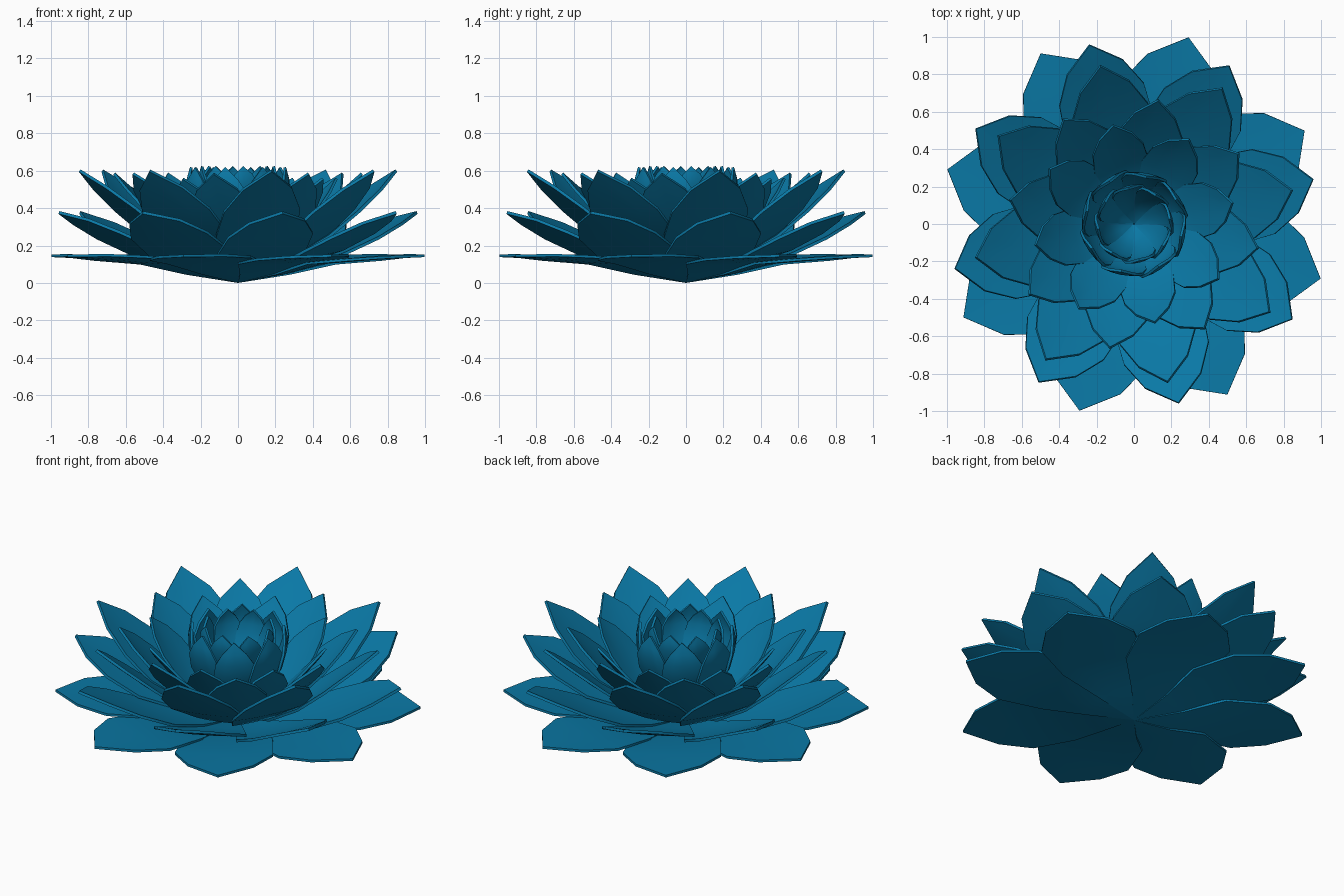
import bpy, bmesh
from math import radians, degrees, atan2
from mathutils import Matrix, Vector

if "Cube" in bpy.data.objects:
    bpy.data.objects.remove(bpy.data.objects["Cube"])

mat = bpy.data.materials.new("petal_blue")
mat.diffuse_color = (0.003, 0.19, 0.38, 1)
mat.use_nodes = True
mat.node_tree.nodes["Principled BSDF"].inputs["Base Color"].default_value = mat.diffuse_color


def petal_ring(name, tip_angle, roll, cup, thick, stations, count=8):
    """Ring of petals; stations are (radius, height, half width) from base to tip."""
    bm = bmesh.new()
    # rolling shifts the tip sideways, so turn the petal back to its tip angle
    R = Matrix.Rotation(radians(roll), 4, 'Y')
    tip = R @ Vector((0, stations[-1][0], stations[-1][1]))
    base_turn = tip_angle - degrees(atan2(tip.y, tip.x))
    n = len(stations)
    for k in range(count):
        M = Matrix.Rotation(radians(base_turn + k * 360 / count), 4, 'Z') @ R
        rows = []
        for i, (r, z, w) in enumerate(stations):
            if w == 0:
                rows.append([bm.verts.new(M @ Vector((0, r, z)))])
                continue
            # edges lift along the local surface normal
            a, b = stations[max(i - 1, 0)], stations[min(i + 1, n - 1)]
            t = Vector((0, b[0] - a[0], b[1] - a[1])).normalized()
            nrm = Vector((0, -t.z, t.y))
            row = []
            for u in (-1, -0.5, 0, 0.5, 1):
                p = Vector((u * w, r, z)) + nrm * (cup * w * u * u)
                row.append(bm.verts.new(M @ p))
            rows.append(row)
        for a, b in zip(rows, rows[1:]):
            for j in range(4):
                if len(a) == 1:
                    f = [a[0], b[j + 1], b[j]]
                elif len(b) == 1:
                    f = [a[j], a[j + 1], b[0]]
                else:
                    f = [a[j], a[j + 1], b[j + 1], b[j]]
                bm.faces.new(f)
    bmesh.ops.recalc_face_normals(bm, faces=[])
    for f in bm.faces:
        f.normal_update()
    # keep every petal facing inward/up, including the fan at its base
    bm.faces.ensure_lookup_table()
    flip = [f for f in bm.faces
            if f.normal.dot(Vector((0, 0, 0.9)) - f.calc_center_median()) < 0
            and f.normal.z < 0]
    bmesh.ops.reverse_faces(bm, faces=flip)
    me = bpy.data.meshes.new(name)
    bm.to_mesh(me)
    bm.free()
    ob = bpy.data.objects.new(name, me)
    bpy.context.collection.objects.link(ob)
    me.materials.append(mat)
    s = ob.modifiers.new("thickness", 'SOLIDIFY')
    s.thickness, s.offset = thick, 1
    bpy.ops.object.select_all(action='DESELECT')
    ob.select_set(True)
    bpy.context.view_layer.objects.active = ob
    bpy.ops.object.modifier_apply(modifier="thickness")
    bpy.ops.object.shade_smooth_by_angle(angle=radians(35))


# Wide flat outer petals
petal_ring("outer_petals", 28.7, 1.5, 0.02, 0.014, [
    (0, 0, 0), (.25, .045, .125), (.46, .1, .25), (.72, .12, .28),
    (.895, .132, .187), (1.04, .138, 0)])

# Raised petals
petal_ring("lower_petals", 14, 3.5, 0.04, 0.016, [
    (0, .01, 0), (.28, .07, .14), (.52, .15, .245), (.72, .24, .235),
    (.87, .315, .155), (.99, .37, 0)])

# Steep middle petals
petal_ring("middle_petals", 12, 2.5, 0.05, 0.016, [
    (0, .03, 0), (.25, .11, .14), (.46, .245, .22), (.62, .375, .21),
    (.76, .495, .135), (.87, .595, 0)])

petal_ring("upper_petals", 34, 2, 0.06, 0.015, [
    (0, .05, 0), (.22, .13, .115), (.38, .265, .175), (.5, .385, .17),
    (.6, .49, .11), (.68, .58, 0)])

petal_ring("inner_petals", 12, 1.5, 0.08, 0.014, [
    (0, .06, 0), (.2, .15, .1), (.33, .28, .15), (.42, .385, .14),
    (.49, .475, .09), (.545, .555, 0)])

# Bud, two rings forming an open bowl
petal_ring("outer_bud_petals", 30, 2, 0.15, 0.014, [
    (0, .1, 0), (.12, .165, .07), (.2, .26, .105), (.255, .38, .125),
    (.28, .48, .11), (.28, .55, .07), (.265, .62, 0)])

petal_ring("inner_bud_petals", 8, 2, 0.15, 0.014, [
    (0, .2, 0), (.08, .255, .05), (.14, .345, .08), (.185, .45, .095),
    (.205, .53, .08), (.207, .58, .05), (.198, .625, 0)])
